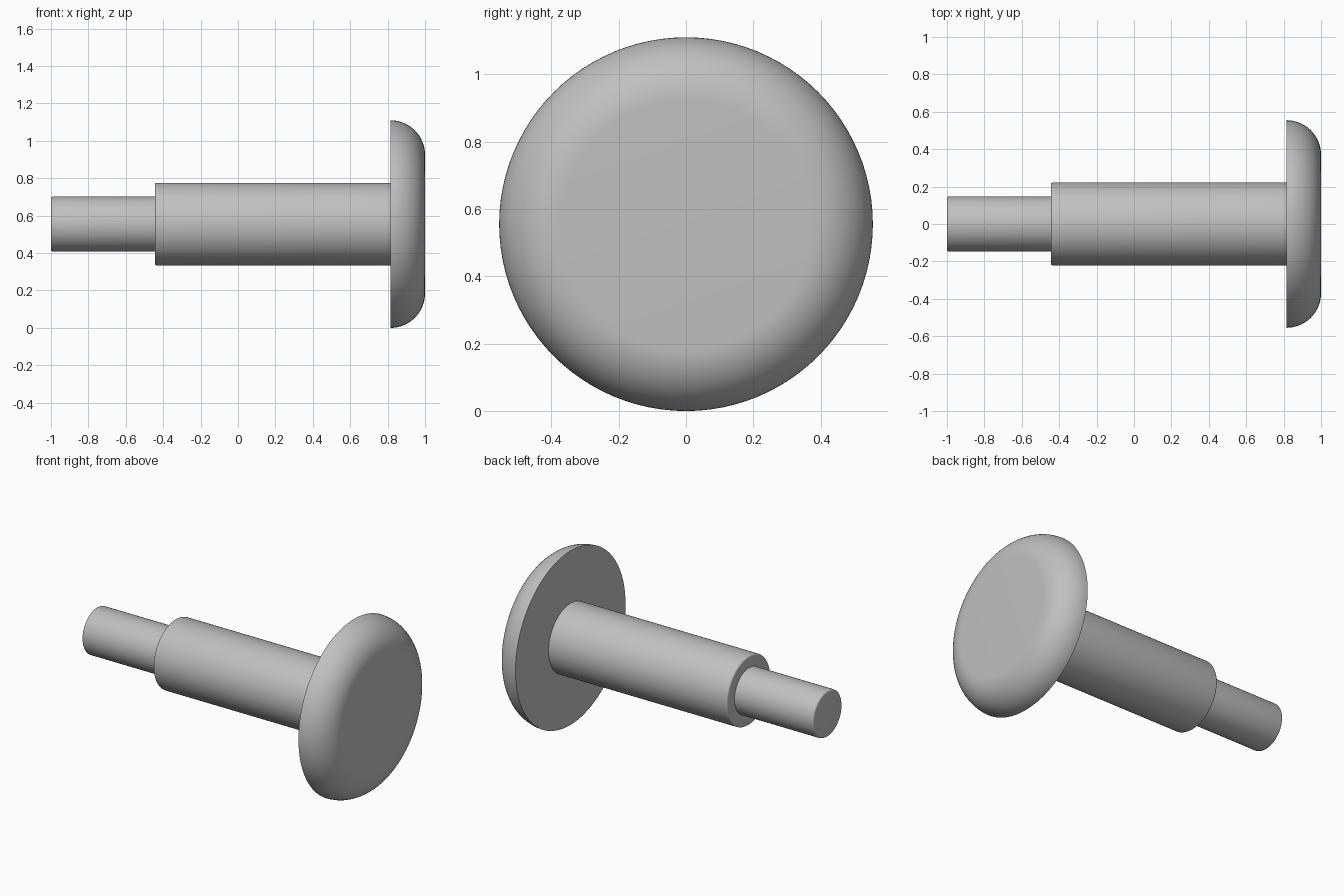
import bpy
import bmesh
from math import sin, cos, pi
from mathutils import Matrix, Vector

cube = bpy.data.objects.get("Cube")
if cube:
    bpy.data.objects.remove(cube, do_unlink=True)

HEAD_R, SHAFT_R, PIN_R = 0.555, 0.221, 0.147
HEAD_X, STEP_X = 0.815, -0.445
SEGMENTS = 96

steel = bpy.data.materials.new("plain grey")
steel.use_nodes = True
grey = (0.53, 0.53, 0.53, 1)
steel.diffuse_color = grey
steel.node_tree.nodes["Principled BSDF"].inputs["Base Color"].default_value = grey


def arc(x, r, size, start, end, steps):
    """Points of a rounded corner centred on (x, r)."""
    angles = [start + (end - start) * i / steps for i in range(steps + 1)]
    return [(x + size * cos(a), r + size * sin(a)) for a in angles]


def lathe(name, profile):
    """Turn a profile of (x, radius) points around the long axis."""
    bm = bmesh.new()
    verts = [bm.verts.new((x, 0, r)) for x, r in profile]
    edges = [bm.edges.new(pair) for pair in zip(verts, verts[1:])]
    bmesh.ops.spin(bm, geom=verts + edges, cent=(0, 0, 0), axis=(1, 0, 0),
                   angle=2 * pi, steps=SEGMENTS, use_duplicate=False)
    bmesh.ops.remove_doubles(bm, verts=bm.verts, dist=1e-5)
    bmesh.ops.recalc_face_normals(bm, faces=bm.faces)
    # Open turned parts must still face away from the axis
    wall = max(bm.faces, key=lambda f: f.calc_area() * Vector(f.normal.yz).length)
    centre = wall.calc_center_median()
    if wall.normal.yz.dot(centre.yz) < 0:
        bmesh.ops.reverse_faces(bm, faces=bm.faces)
    bm.transform(Matrix.Translation((0, 0, HEAD_R)))
    mesh = bpy.data.meshes.new(name)
    bm.to_mesh(mesh)
    bm.free()
    mesh.materials.append(steel)
    obj = bpy.data.objects.new(name, mesh)
    bpy.context.collection.objects.link(obj)
    bpy.ops.object.select_all(action="DESELECT")
    obj.select_set(True)
    bpy.context.view_layer.objects.active = obj
    bpy.ops.object.shade_smooth_by_angle(angle=pi / 5)


# Domed head: flat back, quarter-round rim, flat face
round_size = 1 - HEAD_X
lathe("head", [(HEAD_X, SHAFT_R), (HEAD_X, HEAD_R)]
      + arc(HEAD_X, HEAD_R - round_size, round_size, pi / 2, 0, 16)[1:]
      + [(1, 0)])

# Shaft with a softened shoulder, and the thinner end pin
soft = 0.012
lathe("shaft", [(STEP_X, PIN_R)]
      + arc(STEP_X + soft, SHAFT_R - soft, soft, pi, pi / 2, 4)
      + [(HEAD_X, SHAFT_R)])
lathe("end_pin", [(-1, 0)]
      + arc(-1 + soft, PIN_R - soft, soft, pi, pi / 2, 4)
      + [(STEP_X, PIN_R)])
